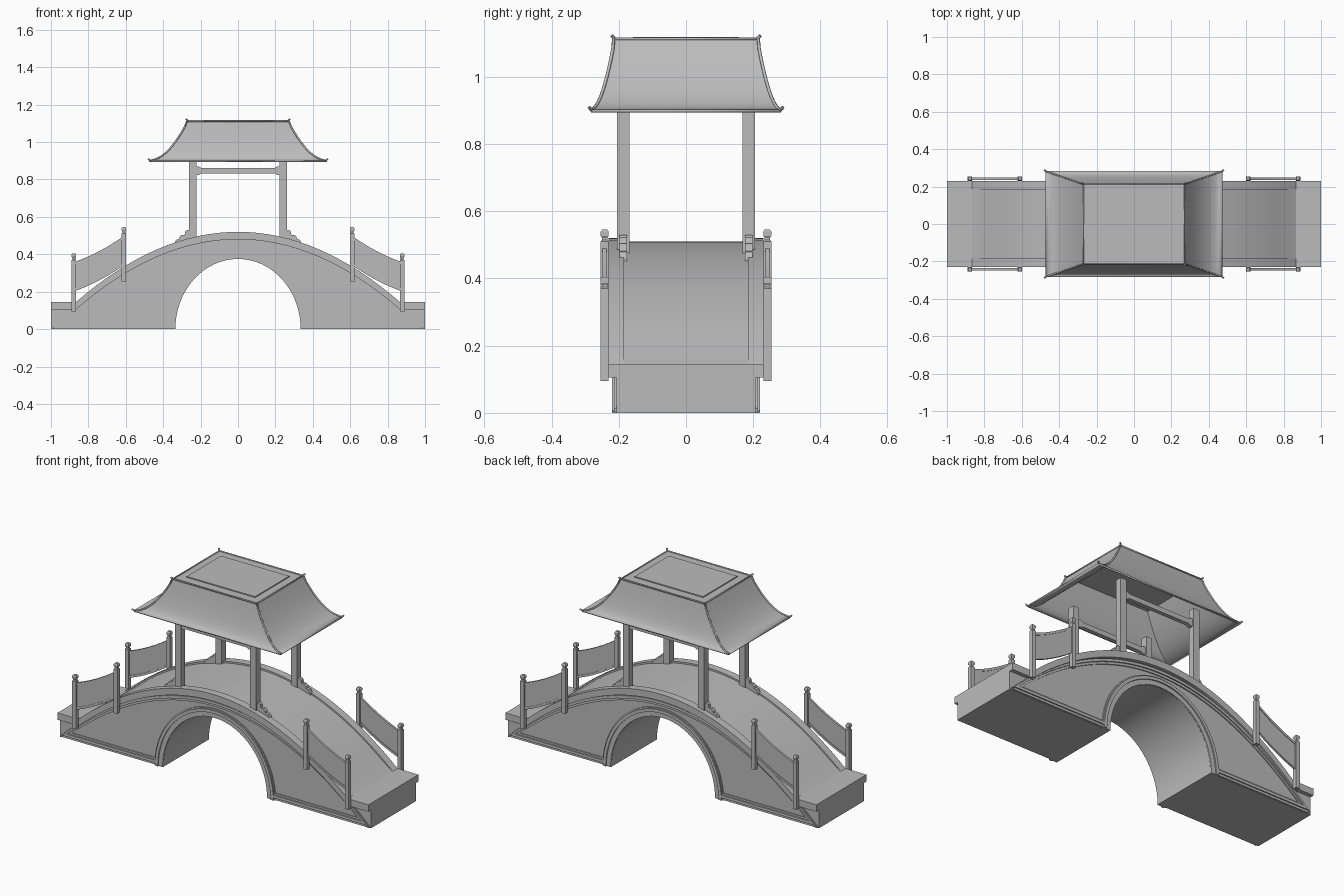
import bpy, bmesh, math
from mathutils import Vector

cube = bpy.data.objects.get("Cube")
if cube:
    bpy.data.objects.remove(cube, do_unlink=True)

stone = bpy.data.materials.new("plain grey")
stone.use_nodes = True
GREY = (0.5, 0.5, 0.5, 1)
stone.diffuse_color = GREY
stone.node_tree.nodes["Principled BSDF"].inputs["Base Color"].default_value = GREY


def finish(name, bm):
    """Turn a bmesh into an object with smooth shading and sharp edges."""
    bmesh.ops.recalc_face_normals(bm, faces=bm.faces)
    mesh = bpy.data.meshes.new(name)
    bm.to_mesh(mesh)
    bm.free()
    mesh.materials.append(stone)
    obj = bpy.data.objects.new(name, mesh)
    bpy.context.collection.objects.link(obj)
    bpy.ops.object.select_all(action='DESELECT')
    obj.select_set(True)
    bpy.context.view_layer.objects.active = obj
    bpy.ops.object.shade_smooth_by_angle(angle=math.radians(30))
    return obj


def strip(name, upper, lower, y0, y1):
    """Solid band between two (x, z) paths, extruded from y0 to y1."""
    bm = bmesh.new()
    rings = []
    for (xa, za), (xb, zb) in zip(upper, lower):
        pts = (xa, y0, za), (xa, y1, za), (xb, y1, zb), (xb, y0, zb)
        rings.append([bm.verts.new(p) for p in pts])
    for r, s in zip(rings, rings[1:]):
        for i in range(4):
            j = (i + 1) % 4
            bm.faces.new((r[i], r[j], s[j], s[i]))
    bm.faces.new(rings[0])
    bm.faces.new(rings[-1])
    return finish(name, bm)


def sides(name, upper, lower, y0, y1):
    """The same band on the front and the back."""
    strip("front_" + name, upper, lower, -y1, -y0)
    strip("back_" + name, upper, lower, y0, y1)


def stack(name, x, y, levels):
    """Square column from (half width, z) levels."""
    bm = bmesh.new()
    rings = [[bm.verts.new((x + sx * w, y + sy * w, z))
              for sx, sy in ((-1, -1), (1, -1), (1, 1), (-1, 1))] for w, z in levels]
    for r, s in zip(rings, rings[1:]):
        for i in range(4):
            j = (i + 1) % 4
            bm.faces.new((r[i], r[j], s[j], s[i]))
    bm.faces.new(rings[0])
    bm.faces.new(rings[-1])
    return finish(name, bm)


def tube(name, points, radius, closed=False):
    curve = bpy.data.curves.new(name, 'CURVE')
    curve.dimensions = '3D'
    curve.bevel_depth = radius
    curve.bevel_resolution = 1
    curve.use_fill_caps = True
    spline = curve.splines.new('POLY')
    spline.points.add(len(points) - 1)
    for p, co in zip(spline.points, points):
        p.co = (*co, 1)
    spline.use_cyclic_u = closed
    curve.materials.append(stone)
    bpy.context.collection.objects.link(bpy.data.objects.new(name, curve))


# Bridge curves
ARCH_W, ARCH_H, END_Z = 0.335, 0.375, 0.145


def deck(x, drop=0.0):
    return max(0.52 - 0.5 * x * x - drop, END_Z)


def arch(scale_w, scale_h, n=32):
    return [(scale_w * math.cos(math.pi * i / n), scale_h * math.sin(math.pi * i / n))
            for i in range(n + 1)]


def span(a, b, n):
    return [a + (b - a) * i / n for i in range(n + 1)]


xs = [-1] + span(-0.866, 0.866, 32) + [1]
top = [(x, deck(x)) for x in xs]
bottom = [(x, z - 0.04) for x, z in top]

# Deck slab with raised edges
strip("deck", [(x, deck(x, 0.01)) for x in xs], bottom, -0.185, 0.185)
sides("deck_edge", top, bottom, 0.185, 0.23)

# Bridge body with the arched opening
opening = arch(ARCH_W, ARCH_H)[::-1]
under = [(-1, 0), (-0.866, 0), (-0.6, 0)] + opening + [(0.6, 0), (0.866, 0), (1, 0)]
body_xs = span(-1, -ARCH_W, 10)[:-1]
under = [(x, 0) for x in body_xs] + opening + [(-x, 0) for x in reversed(body_xs)]
strip("bridge_body", [(x, deck(x) - 0.035) for x, z in under], under, -0.207, 0.207)

# Stepped mouldings around the side walls
edge = [(x, 0.478 - 0.475 * x * x) for x in span(-0.99, 0.99, 40)]
for label, lo, hi, depth in (("wide", 0, 0.036, 0.213), ("raised", 0.006, 0.022, 0.22)):
    sides(label + "_upper_moulding",
          [(x, z - lo) for x, z in edge],
          [(x, max(z - hi, 0.003)) for x, z in edge], 0.2, depth)
for label, inner, outer, depth in (("wide", 0.001, 0.053, 0.213), ("raised", 0.028, 0.046, 0.22)):
    sides(label + "_arch_moulding", arch(ARCH_W + outer, ARCH_H + outer),
          arch(ARCH_W + inner, ARCH_H + inner), 0.2, depth)
for s, side in ((-1, "right"), (1, "left")):
    for label, z0, z1, depth in (("wide", 0.003, 0.042, 0.213), ("raised", 0.016, 0.032, 0.22)):
        sides(f"{side}_{label}_base_moulding", [(s * 0.37, z1), (s * 0.95, z1)],
              [(s * 0.37, z0), (s * 0.98, z0)], 0.2, depth)

# Railings: two capped posts, a panel and slanted rails at each corner
OUT_X, IN_X, RAIL_Y = 0.877, 0.61, 0.242


def rail_path(s, z_out, z_in):
    sag = 0.012
    return [(s * (OUT_X + (IN_X - OUT_X) * t), z_out + (z_in - z_out) * t - sag * 4 * t * (1 - t))
            for t in span(0, 1, 10)]


for s, side in ((-1, "right"), (1, "left")):
    for x, z0, z1 in ((OUT_X, 0.095, 0.405), (IN_X, 0.255, 0.545)):
        for y in (-RAIL_Y, RAIL_Y):
            stack(side + "_railing_post", s * x, y,
                  [(0.012, z0), (0.012, z1 - 0.035), (0.008, z1 - 0.03), (0.008, z1 - 0.024),
                   (0.012, z1 - 0.018), (0.012, z1 - 0.006), (0.008, z1)])
    sides(side + "_rail_panel", rail_path(s, 0.35, 0.49), rail_path(s, 0.21, 0.35),
          RAIL_Y - 0.003, RAIL_Y + 0.003)
    for label, z in (("top", 0.358), ("bottom", 0.216)):
        sides(f"{side}_{label}_rail", rail_path(s, z, z + 0.14),
              rail_path(s, z - 0.014, z + 0.126), RAIL_Y - 0.006, RAIL_Y + 0.006)

# Pavilion posts with scalloped foot brackets
POST_X, POST_Y = 0.242, 0.187
scallop = [(0.25, 0.53), (0.272, 0.53), (0.282, 0.522), (0.286, 0.504), (0.302, 0.504),
           (0.312, 0.495), (0.316, 0.482), (0.33, 0.478), (0.342, 0.458)]
for s in (-1, 1):
    for y in (-POST_Y, POST_Y):
        stack("pavilion_post", s * POST_X, y, [(0.019, 0.46), (0.019, 0.93)])
    sides("foot_bracket", [(s * x, z) for x, z in scallop],
          [(s * x, deck(x) - 0.03) for x, z in scallop], POST_Y - 0.011, POST_Y + 0.011)

# Tie beams flared at their ends
beam = [(-0.23, 0.022), (-0.21, 0.022), (-0.195, 0.014), (0.195, 0.014), (0.21, 0.022), (0.23, 0.022)]
sides("tie_beam", [(x, 0.847 + h) for x, h in beam], [(x, 0.847 - h) for x, h in beam],
      POST_Y - 0.012, POST_Y + 0.012)

# Concave hipped roof shell
TOP_X, TOP_Y, TOP_Z = 0.268, 0.212, 1.113
EAVE_X, EAVE_Y, EAVE_Z = 0.473, 0.283, 0.902
CORNERS = ((-1, -1), (1, -1), (1, 1), (-1, 1))


def roof_point(t):
    """Corner of the roof, t = 0 at the top and 1 at the eaves."""
    drop = 1 - (1 - t) ** 1.9
    return Vector((TOP_X + (EAVE_X - TOP_X) * t, TOP_Y + (EAVE_Y - TOP_Y) * t,
                   TOP_Z + (EAVE_Z - TOP_Z) * drop))


steps = span(0, 1, 12)
bm = bmesh.new()
rings = [[bm.verts.new((sx * p.x, sy * p.y, p.z)) for sx, sy in CORNERS]
         for p in map(roof_point, steps)]
bm.faces.new(rings[0])
for r, s in zip(rings, rings[1:]):
    for i in range(4):
        j = (i + 1) % 4
        bm.faces.new((r[i], r[j], s[j], s[i]))
roof = finish("roof", bm)
shell = roof.modifiers.new("thickness", 'SOLIDIFY')
shell.thickness = 0.008
shell.offset = -1

# Ridges along the hips with upturned tips, and around the top
hip = [Vector((0.277, 0.221, 1.123)), Vector((0.271, 0.215, 1.116))]
hip += [roof_point(t) for t in steps[1:]] + [Vector((0.479, 0.288, 0.91))]
for sx, sy in CORNERS:
    tube("hip_ridge", [(sx * p.x, sy * p.y, p.z) for p in hip], 0.005)
tube("top_ridge", [(sx * TOP_X, sy * TOP_Y, TOP_Z) for sx, sy in CORNERS], 0.005, True)

# Raised plate on the flat roof top
strip("roof_plate", [(-0.22, 1.119), (0.22, 1.119)], [(-0.22, 1.108), (0.22, 1.108)], -0.157, 0.157)
